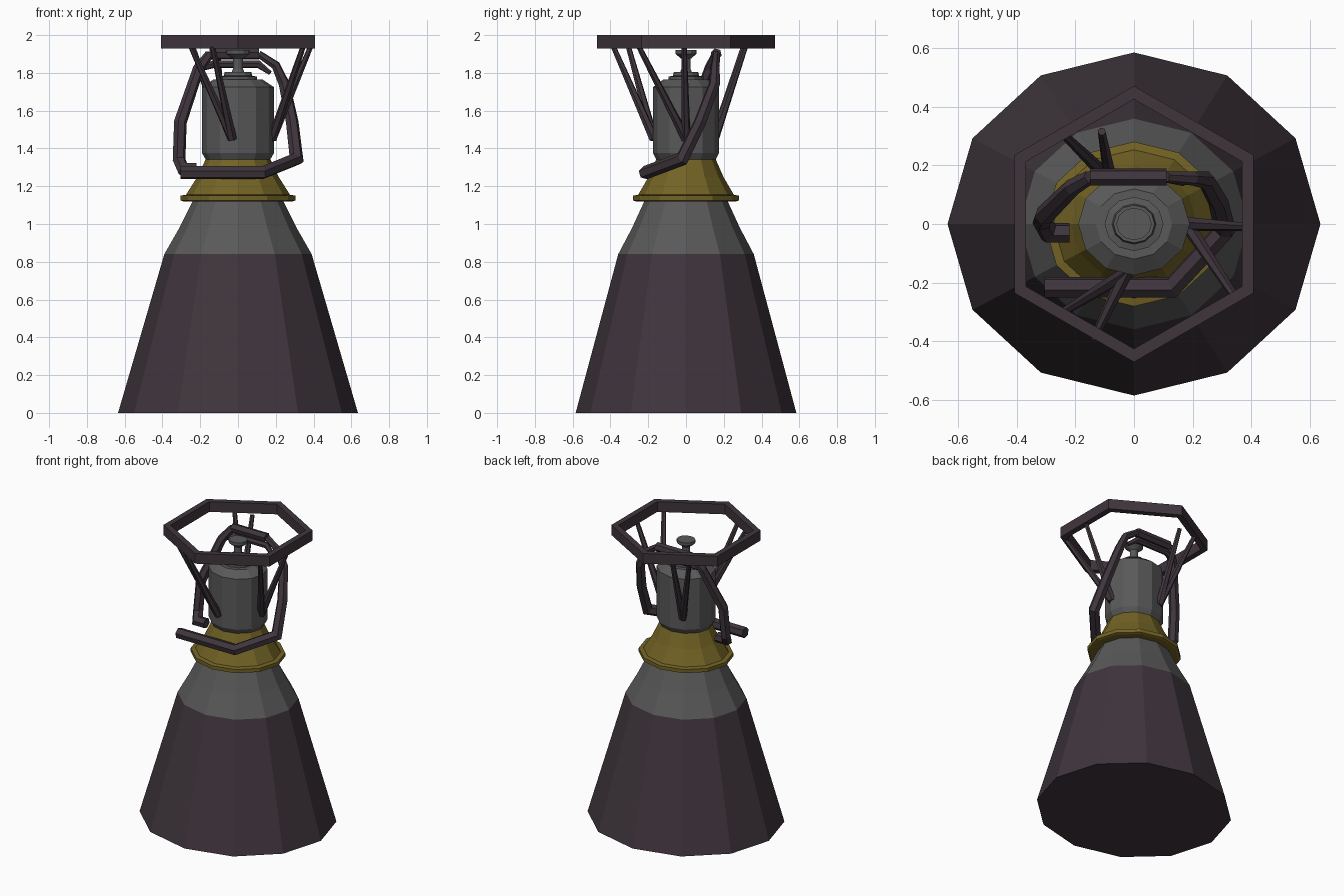
import bpy
import bmesh
import math
from mathutils import Vector

cube = bpy.data.objects.get("Cube")
if cube:
    bpy.data.objects.remove(cube, do_unlink=True)


def material(name, color):
    mat = bpy.data.materials.new(name)
    mat.use_nodes = True
    mat.diffuse_color = (*color, 1)
    mat.node_tree.nodes["Principled BSDF"].inputs["Base Color"].default_value = (*color, 1)
    return mat


DARK = material("dark purple metal", (0.05, 0.036, 0.046))
GREY = material("grey metal", (0.1, 0.1, 0.1))
GOLD = material("gold metal", (0.17, 0.125, 0.018))
SQUASH = 0.92  # the body is slightly narrower in depth


def finish(bm, name, mat):
    bmesh.ops.recalc_face_normals(bm, faces=bm.faces)
    mesh = bpy.data.meshes.new(name)
    bm.to_mesh(mesh)
    bm.free()
    mesh.materials.append(mat)
    obj = bpy.data.objects.new(name, mesh)
    bpy.context.collection.objects.link(obj)
    return obj


def skin(bm, rings, closed=False):
    """Join successive vertex rings with quads, then cap or close them."""
    n = len(rings[0])
    pairs = list(zip(rings, rings[1:]))
    if closed:
        pairs.append((rings[-1], rings[0]))
    for a, b in pairs:
        for i in range(n):
            j = (i + 1) % n
            bm.faces.new((a[i], a[j], b[j], b[i]))
    if not closed:
        bm.faces.new(rings[0])
        bm.faces.new(rings[-1])


def lathe(name, profile, mat, sides=12, squash=SQUASH, turn=0, closed=False):
    bm = bmesh.new()
    rings = []
    for r, z in profile:
        angles = [turn + math.tau * i / sides for i in range(sides)]
        rings.append([bm.verts.new((r * math.cos(a), r * squash * math.sin(a), z)) for a in angles])
    skin(bm, rings, closed)
    return finish(bm, name, mat)


def pipe(name, points, radii, mat=DARK, sides=6):
    """Sweep a polygon along a path with mitred corners."""
    bm = bmesh.new()
    pts = [Vector(p) for p in points]
    if not isinstance(radii, (list, tuple)):
        radii = [radii] * len(pts)
    start = (pts[1] - pts[0]).normalized()
    side = start.orthogonal().normalized()
    ring = [side * math.cos(math.tau * i / sides) + start.cross(side) * math.sin(math.tau * i / sides)
            for i in range(sides)]
    rings = []
    direction = start
    for k, p in enumerate(pts):
        nxt = (pts[k + 1] - p).normalized() if k + 1 < len(pts) else direction
        plane = (direction + nxt).normalized()
        # Slide the section along the incoming direction onto the mitre plane
        cut = [v * radii[k] for v in ring]
        cut = [v - direction * (v.dot(plane) / direction.dot(plane)) for v in cut]
        rings.append([bm.verts.new(p + v) for v in cut])
        turn = direction.rotation_difference(nxt)
        ring = [turn @ v for v in ring]
        direction = nxt
    skin(bm, rings)
    return finish(bm, name, mat)


# Bell and throat
lathe("nozzle_bell", [(0.635, 0), (0.39, 0.84)], DARK)
lathe("nozzle_neck", [(0.39, 0.84), (0.31, 0.98), (0.235, 1.13)], GREY)
lathe("gold_collar", [(0.29, 1.12), (0.305, 1.125), (0.305, 1.15), (0.275, 1.155),
                      (0.215, 1.25), (0.17, 1.345)], GOLD)

# Combustion chamber with stepped cap and top knob
lathe("chamber", [(0.17, 1.34), (0.19, 1.375), (0.19, 1.725), (0.13, 1.765)], GREY)
lathe("chamber_cap", [(0.1, 1.75), (0.1, 1.78), (0.075, 1.785), (0.07, 1.805)], GREY)
lathe("top_knob", [(0.035, 1.8), (0.027, 1.82), (0.027, 1.875), (0.06, 1.9), (0.06, 1.92)], GREY)

# Hexagonal mounting frame
lathe("mount_ring", [(0.47, 1.93), (0.47, 2), (0.425, 2), (0.425, 1.93)], DARK,
      sides=6, squash=1, turn=math.pi / 2, closed=True)

# Three pairs of struts fanning out from the chamber to the frame
STRUTS = {
    "front": ((-0.03, -0.17, 1.45), (-0.25, -0.305, 1.94), (-0.135, -0.385, 1.94)),
    "side": ((0.18, 0, 1.45), (0.385, -0.01, 1.94), (0.345, -0.25, 1.94)),
    "back": ((-0.08, 0.15, 1.45), (-0.24, 0.305, 1.94), (-0.11, 0.315, 1.94)),
}
for place, (foot, *tops) in STRUTS.items():
    for i, top in enumerate(tops):
        pipe(f"{place}_strut_{i + 1}", (foot, top), (0.025, 0.014))

# Feed line along the front and up the left side
pipe("left_feed_pipe", [(-0.305, -0.215, 1.272), (0.13, -0.215, 1.272), (0.31, -0.02, 1.345),
                        (0.287, 0.075, 1.54), (0.245, 0.15, 1.74), (0.2, 0.155, 1.84),
                        (0.11, 0.16, 1.9)],
     (0.036, 0.036, 0.036, 0.034, 0.03, 0.024, 0.02))

# Feed line up the right side and across the back
pipe("right_feed_pipe", [(-0.22, -0.03, 1.29), (-0.29, -0.03, 1.29), (-0.312, 0.01, 1.34),
                         (-0.305, 0.03, 1.54), (-0.21, 0.125, 1.82), (-0.15, 0.16, 1.9)],
     (0.034, 0.034, 0.034, 0.034, 0.03, 0.024))
pipe("upper_cross_pipe", [(-0.15, 0.16, 1.9), (0.11, 0.16, 1.9)], 0.03)
pipe("lower_cross_pipe", [(-0.19, 0.14, 1.83), (-0.13, 0.16, 1.845), (0.11, 0.16, 1.845),
                          (0.17, 0.14, 1.8)], (0.02, 0.02, 0.02, 0.012))
